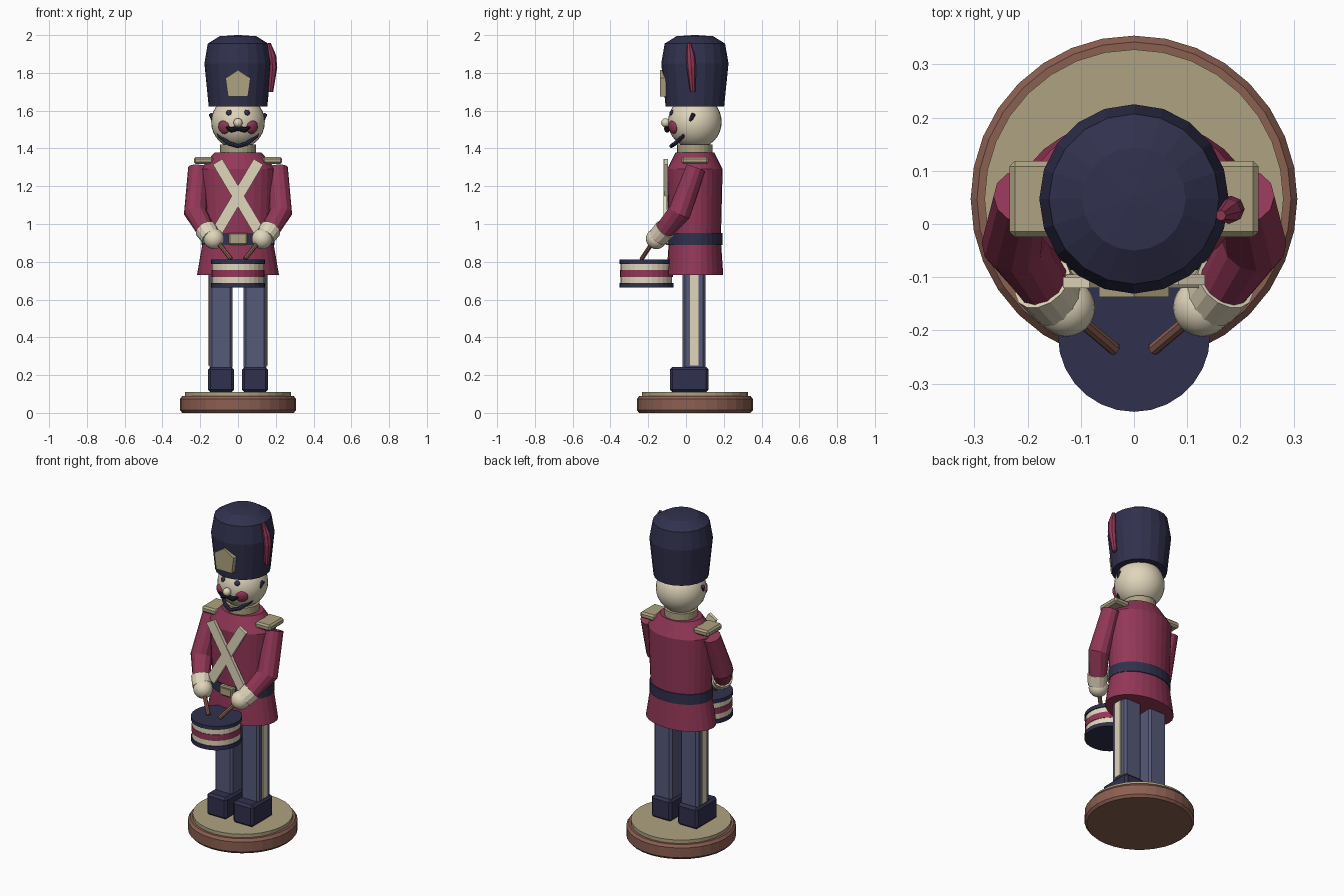
import bpy, bmesh, math
from mathutils import Vector, Matrix

if "Cube" in bpy.data.objects:
    bpy.data.objects.remove(bpy.data.objects["Cube"])

CY = 0.047  # the figure's vertical axis sits slightly behind the drum


def mat(name, *c):
    m = bpy.data.materials.new(name)
    m.diffuse_color = (*c, 1)
    m.use_nodes = True
    m.node_tree.nodes["Principled BSDF"].inputs["Base Color"].default_value = m.diffuse_color
    return m


CREAM = mat("cream", .75, .67, .50)
TAN = mat("tan gold", .42, .36, .22)
RED = mat("coat red", .29, .038, .095)
NAVY = mat("navy", .03, .03, .075)
BLUE = mat("trouser blue", .092, .10, .19)
WOOD = mat("brown wood", .26, .115, .082)
BLACK = mat("black", .011, .011, .018)


def finish(name, bm, material, smooth=False):
    bmesh.ops.recalc_face_normals(bm, faces=bm.faces[:])
    me = bpy.data.meshes.new(name)
    bm.to_mesh(me)
    bm.free()
    me.materials.append(material)
    for p in me.polygons:
        p.use_smooth = smooth
    ob = bpy.data.objects.new(name, me)
    bpy.context.collection.objects.link(ob)
    return ob


def skin(bm, rings):
    """Bridge equal vertex rings and cap both ends."""
    n = len(rings[0])
    vs = [[bm.verts.new(p) for p in r] for r in rings]
    for a, b in zip(vs, vs[1:]):
        for i in range(n):
            j = (i + 1) % n
            bm.faces.new((a[i], a[j], b[j], b[i]))
    bm.faces.new(vs[0][::-1])
    bm.faces.new(vs[-1])


def lathe(name, profile, sides, material, cy=CY):
    """Stack of ellipses: (rx, ry, z)."""
    bm = bmesh.new()
    ang = [2 * math.pi * i / sides for i in range(sides)]
    skin(bm, [[(rx * math.sin(a), cy + ry * math.cos(a), z) for a in ang]
              for rx, ry, z in profile])
    return finish(name, bm, material)


def turned(name, profile, sides, material, cy=CY):
    return lathe(name, [(r, r, z) for r, z in profile], sides, material, cy)


def tube(name, pts, radii, sides, material):
    """Round limb through points with a radius at each."""
    pts = [Vector(p) for p in pts]
    bm = bmesh.new()
    rings = []
    for i, (p, r) in enumerate(zip(pts, radii)):
        t = (pts[min(i + 1, len(pts) - 1)] - pts[max(i - 1, 0)]).normalized()
        ref = Vector((0, 1, 0)) if abs(t.y) < .8 else Vector((0, 0, 1))
        u = t.cross(ref).normalized()
        v = t.cross(u)
        rings.append([p + r * (u * math.cos(k * 2 * math.pi / sides) +
                               v * math.sin(k * 2 * math.pi / sides)) for k in range(sides)])
    skin(bm, rings)
    return finish(name, bm, material)


def box(name, c, size, material, bevel=0, roll=0):
    bm = bmesh.new()
    bmesh.ops.create_cube(bm, size=1, matrix=Matrix.Diagonal((*size, 1)))
    if bevel:
        bmesh.ops.bevel(bm, geom=bm.edges[:], offset=bevel, segments=1, affect='EDGES')
    bm.transform(Matrix.Translation(c) @ Matrix.Rotation(roll, 4, 'Y'))
    return finish(name, bm, material)


def ball(name, c, r, material, seg=24, flat=1, axis=(0, 0, 1)):
    """Sphere, optionally flattened along an axis."""
    bm = bmesh.new()
    bmesh.ops.create_uvsphere(bm, u_segments=seg, v_segments=max(6, seg // 2), radius=r)
    rot = Vector((0, 0, 1)).rotation_difference(Vector(axis)).to_matrix().to_4x4()
    bm.transform(Matrix.Translation(c) @ rot @ Matrix.Diagonal((1, 1, flat, 1)))
    return finish(name, bm, material, True)


# Base
turned("base", [(.295, 0), (.307, .014), (.307, .074), (.295, .09)], 32, WOOD)
turned("base_top", [(.281, .085), (.281, .111)], 32, TAN)

# Legs
for s, side in ((-1, "left"), (1, "right")):
    box(side + "_boot", (s * .09, .017, .176), (.138, .206, .135), NAVY, .014)
    box(side + "_trouser_leg", (s * .09, .043, .49), (.122, .122, .52), BLUE, .013)
    box(side + "_trouser_stripe", (s * .153, .043, .495), (.009, .046, .49), CREAM)

# Coat, belt and collar
lathe("coat", [(.217, .150, .73), (.186, .138, .91), (.186, .138, .94),
               (.201, .147, 1.29), (.125, .103, 1.378)], 28, RED)
lathe("belt", [(.192, .145, .89), (.192, .145, .952)], 28, NAVY)
box("buckle", (0, -.1, .921), (.098, .026, .062), TAN, .006)
box("buckle_plate", (0, -.114, .921), (.062, .006, .036), TAN)
turned("collar", [(.094, 1.37), (.094, 1.42)], 24, TAN)
for s, y in ((1, -.105), (-1, -.110)):
    box("cross_strap", (0, y, 1.147), (.058, .02, .425), CREAM, 0, s * .535)

# Arms, hands and drumsticks
for s, side in ((-1, "left"), (1, "right")):
    box(side + "_epaulette", (s * .182, CY, 1.336), (.104, .143, .038), TAN, .01)
    tube(side + "_sleeve", [(s * .212, .052, 1.297), (s * .226, -.035, 1.06),
                            (s * .160, -.128, .952)], [.052, .061, .049], 12, RED)
    tube(side + "_cuff", [(s * .172, -.111, .972), (s * .143, -.149, .929)],
         [.058, .053], 14, CREAM)
    ball(side + "_hand", (s * .128, -.157, .922), .055, CREAM)
    tube(side + "_drumstick", [(s * .12, -.165, .92), (s * .037, -.235, .815)],
         [.012, .012], 8, WOOD)

# Drum: stacked bands
for name, r, z0, z1, m in (("drum_lower_rim", .143, .663, .687, NAVY),
                           ("drum_shell", .137, .68, .795, CREAM),
                           ("drum_stripe", .140, .72, .757, RED),
                           ("drum_upper_rim", .143, .789, .811, NAVY)):
    turned(name, [(r, z0), (r, z1)], 28, m, -.210)

# Head and face
HC = Vector((0, CY, 1.54))
ball("head", HC, .142, CREAM, 32)
ball("nose", (0, -.108, 1.536), .024, CREAM, 16)
for s, side in ((-1, "left"), (1, "right")):
    d = Vector((s * .075, -.117, -.028))
    ball(side + "_cheek", HC + d, .036, RED, 12, .4, d)
    d = Vector((s * .048, -.123, .05))
    ball(side + "_eye", HC + d, .016, NAVY, 12, .6, d)
tube("moustache", [(-.064, -.085, 1.513), (-.036, -.1, 1.498), (0, -.104, 1.507),
                   (.036, -.1, 1.498), (.064, -.085, 1.513)],
     [.006, .015, .013, .015, .006], 8, BLACK)
half = [(.144, .04, 1.582), (.096, -.015, 1.465), (.047, -.058, 1.426)]
tube("chin_strap", [(-x, y, z) for x, y, z in half] + [(0, -.077, 1.413)] + half[::-1],
     [.011] * 7, 8, NAVY)

# Tall hat with plaque and plume
turned("hat", [(.155, 1.622), (.178, 1.85), (.16, 1.955), (.097, 1.994), (.01, 2.0)], 20, NAVY)
bm = bmesh.new()
outline = [(-.053, 1.675), (.053, 1.675), (.066, 1.772), (0, 1.815), (-.066, 1.772)]
skin(bm, [[(x, y, z) for x, z in outline] for y in (-.137, -.105)])
finish("hat_plaque", bm, TAN)
tube("plume", [(.172, .036, 1.70), (.183, .028, 1.83), (.178, .024, 1.89), (.163, .016, 1.957)],
     [.014, .025, .024, .010], 8, RED)
